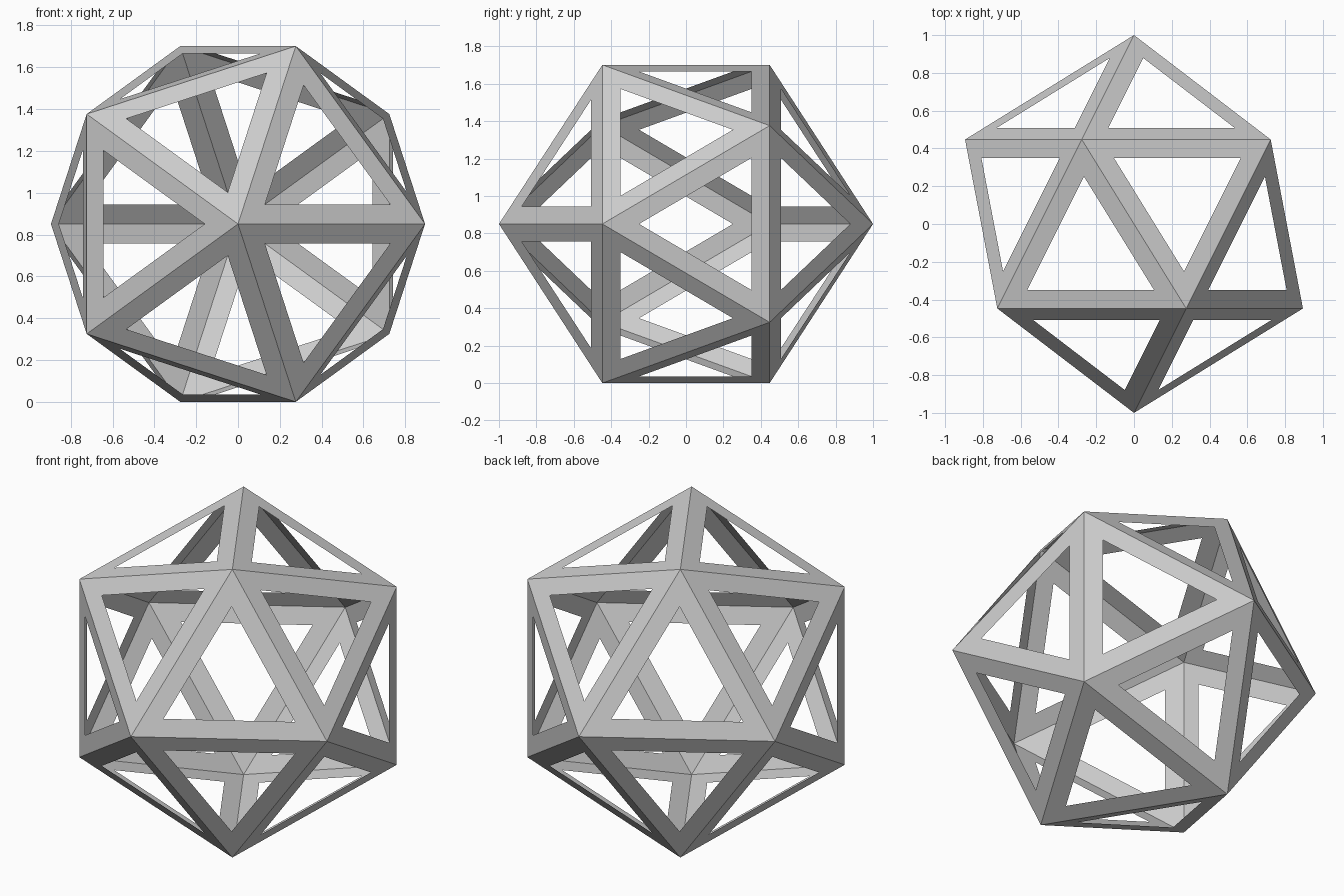
import bpy, bmesh
from math import radians, sin
from mathutils import Matrix

if "Cube" in bpy.data.objects:
    bpy.data.objects.remove(bpy.data.objects["Cube"])

# Icosahedron with its five-fold axis along y, standing on an edge
bm = bmesh.new()
lift = 2 / 5 ** 0.5 * sin(radians(72))
bmesh.ops.create_icosphere(
    bm, subdivisions=1, radius=1.0,
    matrix=Matrix.Translation((0, 0, lift)) @ Matrix.Rotation(radians(90), 4, 'X'))
bm.normal_update()

# Open a triangular window in every face, leaving flat struts
windows = list(bm.faces)
bmesh.ops.inset_individual(bm, faces=windows, thickness=0.1, use_even_offset=True)
bmesh.ops.delete(bm, geom=windows, context='FACES')

mesh = bpy.data.meshes.new("icosahedron_frame")
bm.to_mesh(mesh)
bm.free()
bpy.context.collection.objects.link(bpy.data.objects.new("icosahedron_frame", mesh))
